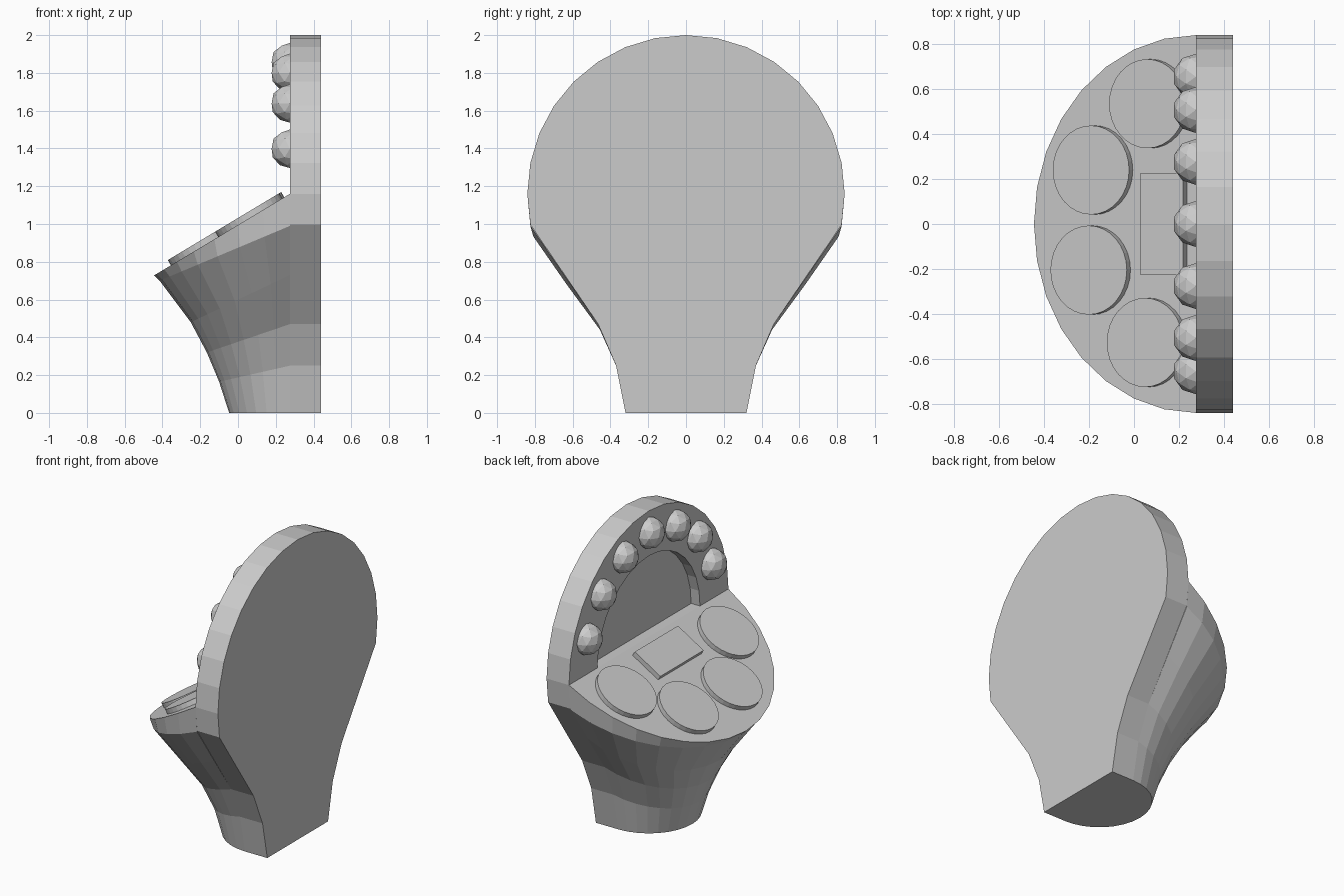
import bpy, bmesh, math
from mathutils import Matrix, Vector

if "Cube" in bpy.data.objects:
    bpy.data.objects.remove(bpy.data.objects["Cube"])

grey = bpy.data.materials.new("plain grey")
grey.diffuse_color = (0.6, 0.6, 0.6, 1)
grey.use_nodes = True
grey.node_tree.nodes["Principled BSDF"].inputs["Base Color"].default_value = grey.diffuse_color

XF, XB, ZC, R = 0.275, 0.44, 1.16, 0.84     # board front/back, circle centre, radius
TILT = math.radians(31)


def finish(name, bm):
    bmesh.ops.recalc_face_normals(bm, faces=bm.faces[:])
    me = bpy.data.meshes.new(name)
    bm.to_mesh(me)
    bm.free()
    me.materials.append(grey)
    ob = bpy.data.objects.new(name, me)
    bpy.context.collection.objects.link(ob)
    return ob


def slab(name, outline, x0, x1):
    """Extrude a (y, z) outline along x."""
    bm = bmesh.new()
    a = [bm.verts.new((x0, y, z)) for y, z in outline]
    b = [bm.verts.new((x1, y, z)) for y, z in outline]
    bm.faces.new(a)
    bm.faces.new(b)
    for i in range(len(a)):
        j = (i + 1) % len(a)
        bm.faces.new((a[i], a[j], b[j], b[i]))
    return finish(name, bm)


def arc(r, a0, a1, n):
    return [(r * math.cos(math.radians(a0 + (a1 - a0) * i / n)),
             ZC + r * math.sin(math.radians(a0 + (a1 - a0) * i / n))) for i in range(n + 1)]


# round back board with tapering neck
neck = [(0.32, 0), (0.37, 0.25), (0.465, 0.47)]
outline = neck + arc(R, -11.25, 191.25, 18) + [(-y, z) for y, z in reversed(neck)]
board = slab("back_board", outline, XF, XB)

# shallow arched recess in the board
cutter = slab("recess_cutter", arc(0.54, 0, 180, 16), XF - 0.1, XF + 0.065)
cutter.hide_render = True
mod = board.modifiers.new("recess", 'BOOLEAN')
mod.operation = 'DIFFERENCE'
mod.solver = 'EXACT'
mod.object = cutter
bpy.context.view_layer.objects.active = board
bpy.ops.object.modifier_apply(modifier=mod.name)
bpy.data.objects.remove(cutter)

# pedestal body: half rings (back z, half width, front x, front z) that tilt more with height
rings = [(0, 0.32, -0.047, 0), (0.25, 0.37, -0.1, 0.165), (0.47, 0.465, -0.165, 0.32),
         (0.73, 0.645, -0.25, 0.48), (0.99, 0.824, -0.415, 0.70),
         (ZC, R, XF - R * math.cos(TILT), ZC - R * math.sin(TILT))]
bm = bmesh.new()
N = 16
loops = []
for zb, w, fx, fz in rings:
    loop = []
    for i in range(N + 1):
        t = math.pi * i / N
        s = math.sin(t)
        loop.append(bm.verts.new((XF - (XF - fx) * s, w * math.cos(t), zb - (zb - fz) * s)))
    loops.append(loop)
for lo, hi in zip(loops, loops[1:]):
    for i in range(N + 1):
        j = (i + 1) % (N + 1)
        bm.faces.new((lo[i], lo[j], hi[j], hi[i]))
bm.faces.new(loops[0])
bm.faces.new(loops[-1])
finish("pedestal_body", bm)

# frame of the sloping top: local x runs uphill, local z is the surface normal
slope = Matrix.Translation((XF, 0, ZC)) @ Matrix.Rotation(-TILT, 4, 'Y')
T = 0.032

# four round buttons
for k, (u, y) in enumerate([(0.233, 0.535), (0.525, 0.24), (0.537, -0.205), (0.245, -0.527)]):
    bm = bmesh.new()
    bmesh.ops.create_cone(bm, cap_ends=True, segments=32, radius1=0.198, radius2=0.198, depth=T,
                          matrix=slope @ Matrix.Translation((-u, y, T / 2)))
    finish(f"round_button_{k + 1}", bm)

# rectangular panel
bm = bmesh.new()
bmesh.ops.create_cube(bm, size=1, matrix=slope @ Matrix.Translation((-0.157, 0, T / 2))
                      @ Matrix.Diagonal((0.22, 0.455, T, 1)))
finish("rectangular_panel", bm)

# arch of seven bulbs
for k in range(7):
    a = math.radians(20 + k * 140 / 6)
    bm = bmesh.new()
    bmesh.ops.create_icosphere(bm, subdivisions=2, radius=0.102, matrix=Matrix.Translation(
        Vector((XF, 0.697 * math.cos(a), ZC + 0.697 * math.sin(a)))))
    finish(f"bulb_{k + 1}", bm)
